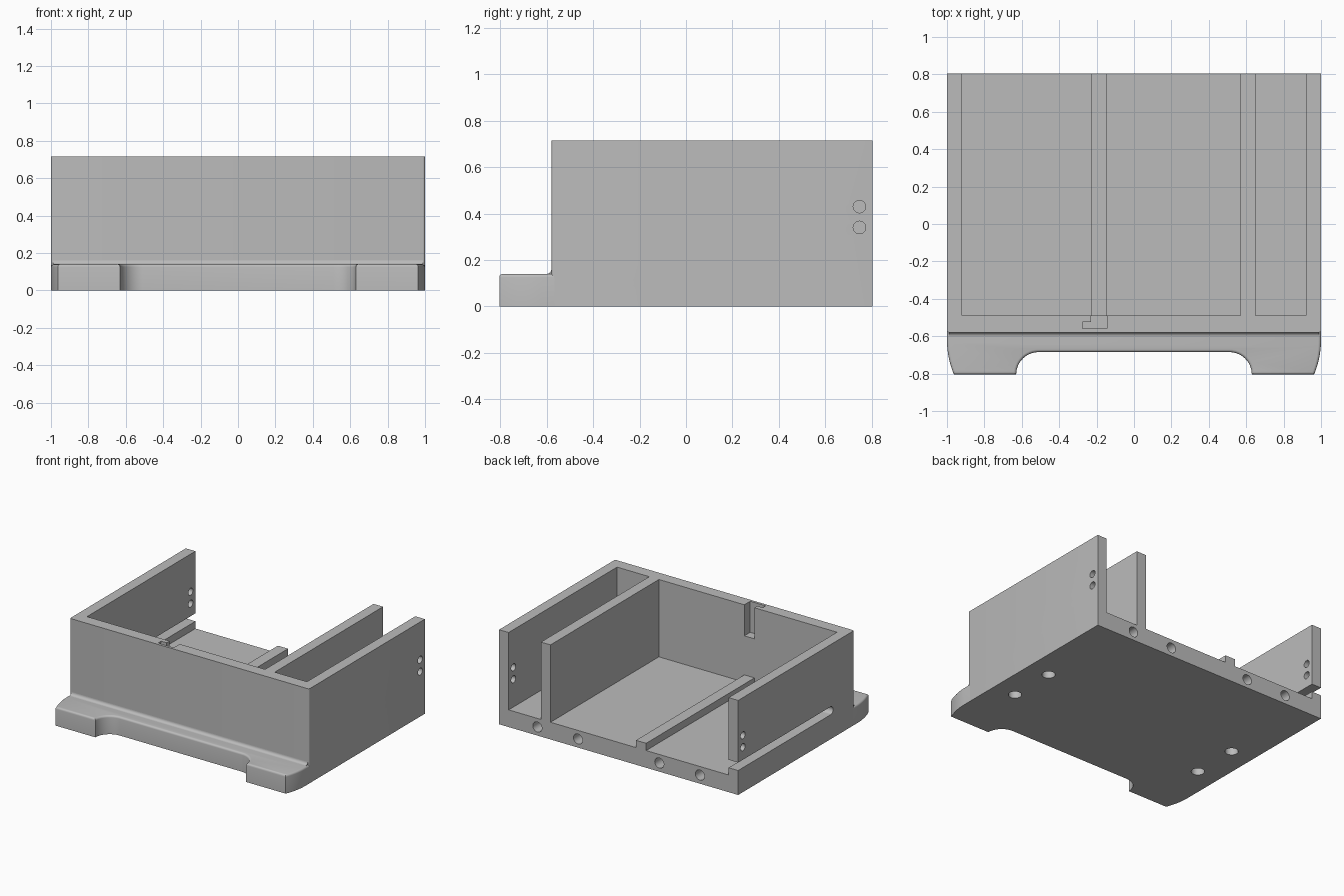
import bpy, bmesh, math
from mathutils import Vector

default = bpy.data.objects.get("Cube")
if default:
    bpy.data.objects.remove(default, do_unlink=True)

grey = bpy.data.materials.new("plain_grey")
grey.use_nodes = True
COLOUR = (0.5, 0.5, 0.5, 1)
grey.diffuse_color = COLOUR
grey.node_tree.nodes["Principled BSDF"].inputs["Base Color"].default_value = COLOUR

FRONT, BACK, TOP = -0.58, 0.805, 0.715
FLOOR, RAIL, PLINTH, WALL = 0.13, 0.185, 0.14, 0.92
INNER = -0.49
OVER = 1.0  # cutters run past the outside


def prism(name, points, low, high, axis="Z"):
    """Extrude a flat outline along one axis."""
    place = {"Z": lambda a, b, c: (a, b, c),
             "X": lambda a, b, c: (c, a, b),
             "Y": lambda a, b, c: (a, c, b)}[axis]
    bm = bmesh.new()
    face = bm.faces.new([bm.verts.new(place(a, b, low)) for a, b in points])
    new = bmesh.ops.extrude_face_region(bm, geom=[face])["geom"]
    shift = Vector(place(0, 0, high - low))
    bmesh.ops.translate(bm, vec=shift, verts=[v for v in new if isinstance(v, bmesh.types.BMVert)])
    bmesh.ops.recalc_face_normals(bm, faces=bm.faces)
    mesh = bpy.data.meshes.new(name)
    bm.to_mesh(mesh)
    bm.free()
    mesh.materials.append(grey)
    ob = bpy.data.objects.new(name, mesh)
    bpy.context.collection.objects.link(ob)
    return ob


def box(name, x0, x1, y0, y1, z0, z1):
    return prism(name, [(x0, y0), (x1, y0), (x1, y1), (x0, y1)], z0, z1)


def arc(cx, cy, r, start, end, steps):
    angles = [math.radians(start + (end - start) * i / steps) for i in range(steps + 1)]
    return [(cx + r * math.cos(t), cy + r * math.sin(t)) for t in angles]


def hole(a, b, r, low, high, axis):
    return prism("hole_cutter", arc(a, b, r, 0, 360, 32)[:-1], low, high, axis)


def activate(ob):
    bpy.ops.object.select_all(action="DESELECT")
    ob.select_set(True)
    bpy.context.view_layer.objects.active = ob


def cut(target, cutter):
    cutter.hide_render = True
    activate(target)
    mod = target.modifiers.new("cut", "BOOLEAN")
    mod.operation, mod.solver, mod.object = "DIFFERENCE", "EXACT", cutter
    bpy.ops.object.modifier_apply(modifier=mod.name)
    bpy.data.objects.remove(cutter, do_unlink=True)


# Tray body with slightly rounded front corners
r = 0.012
corner = arc(1 - r, FRONT + r, r, -90, 0, 5)
outline = [(1, BACK), (-1, BACK)] + [(-x, y) for x, y in reversed(corner)] + corner
body = prism("tray_body", outline, 0, TOP)

# Wide bay and narrow bay, leaving a full-height divider between them
for x0, x1 in ((-WALL, 0.57), (0.65, WALL)):
    cut(body, box("bay_cutter", x0, x1, INNER, OVER, FLOOR, OVER))

# Stepped groove in the top of the front wall
groove = [(-0.145, -0.56), (-0.275, -0.56), (-0.275, -0.525), (-0.23, -0.525),
          (-0.23, -0.45), (-0.145, -0.45)]
cut(body, prism("groove_cutter", groove, 0.48, OVER))

# Long slot in one side wall, rounded at the front and open at the back
slot_top = 0.245
half = (slot_top - RAIL) / 2
slot = arc(-0.30, RAIL + half, half, 90, 270, 12) + [(OVER, RAIL), (OVER, slot_top)]
cut(body, prism("slot_cutter", slot, -1.1, -0.85, "X"))

# Paired through holes in both side walls
for x in (-0.96, 0.96):
    for z in (0.34, 0.43):
        cut(body, hole(0.748, z, 0.027, x - 0.1, x + 0.1, "X"))

# Blind holes in the back edge and the underside
for side in (-1, 1):
    for x in (0.34, 0.68):
        cut(body, hole(side * x, 0.065, 0.038, BACK - 0.2, OVER, "Y"))
    for y in (-0.295, 0.065):
        cut(body, hole(side * 0.82, y, 0.046, -0.1, 0.09, "Z"))

# Low guide rail on the floor
rail = box("guide_rail", -0.23, -0.145, INNER - 0.01, BACK, FLOOR - 0.02, RAIL)

# Front plinth with two feet and a rounded recess
curve = [(1 - 0.037 * (i / 10) ** 2, -0.62 - 0.185 * i / 10) for i in range(11)]
half_outline = [(1, -0.56)] + curve + arc(0.51, -0.805, 0.12, 0, 90, 12)
plinth = prism("front_plinth", half_outline + [(-x, y) for x, y in reversed(half_outline)],
               0, PLINTH)
bm = bmesh.new()
bm.from_mesh(plinth.data)
rim = [e for e in bm.edges if all(v.co.z > PLINTH - 0.001 for v in e.verts)
       and any(v.co.y < FRONT for v in e.verts)]
bmesh.ops.bevel(bm, geom=rim, offset=0.015, segments=4, profile=0.5, affect="EDGES")
bm.to_mesh(plinth.data)
bm.free()

# Concave fillet between the plinth and the front wall
f = 0.022
profile = [(FRONT + 0.005, PLINTH - 0.005), (FRONT + 0.005, PLINTH + f)]
profile += arc(FRONT - f, PLINTH + f, f, 0, -90, 8) + [(FRONT - f, PLINTH - 0.005)]
fillet = prism("plinth_fillet", profile, -0.99, 0.99, "X")

for ob in (body, rail, plinth, fillet):
    activate(ob)
    bpy.ops.object.shade_smooth_by_angle(angle=math.radians(30))
